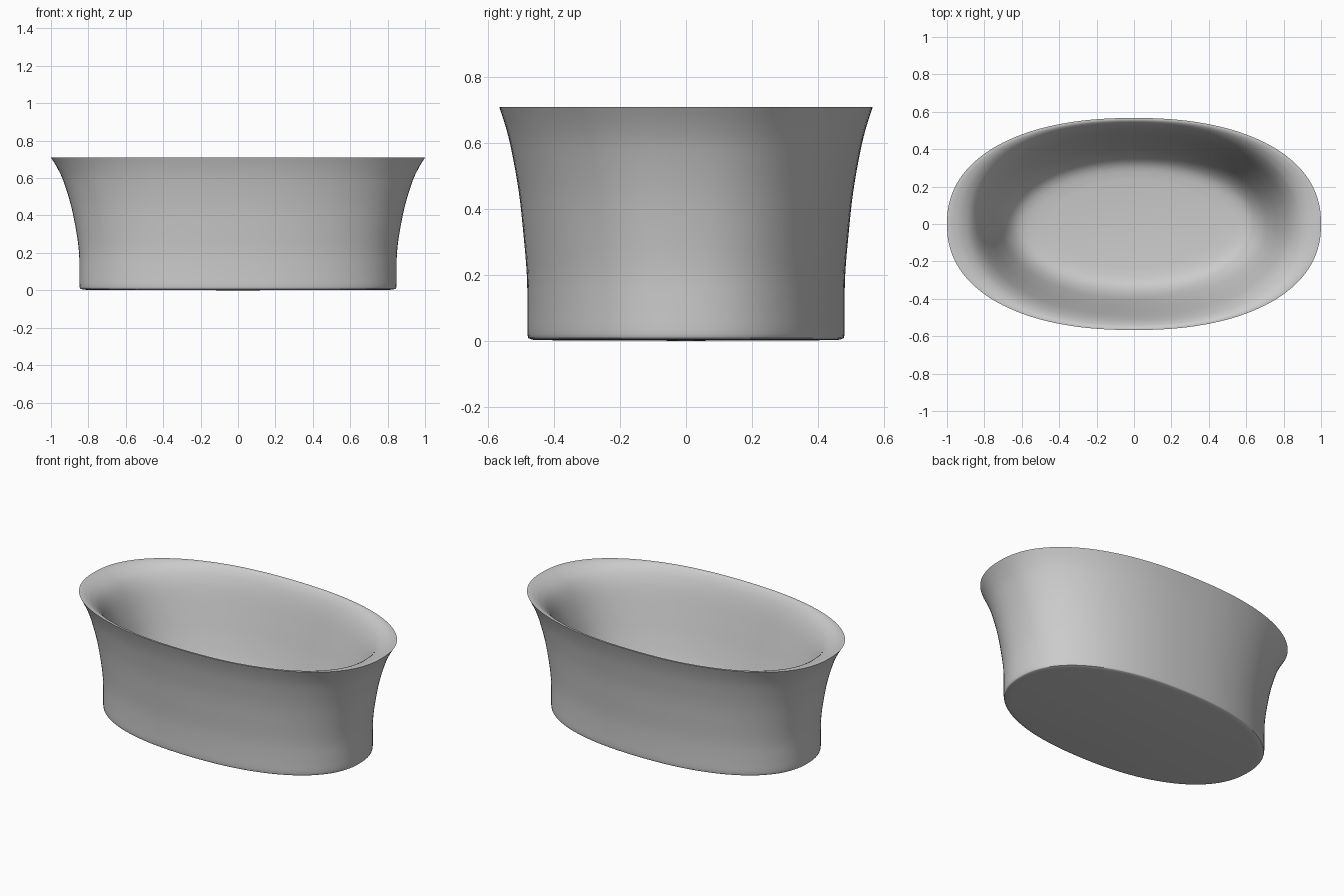
import bpy, bmesh, math

if "Cube" in bpy.data.objects:
    bpy.data.objects.remove(bpy.data.objects["Cube"])

N = 128  # points round the oval

# (half length x, half width y, height z, squareness of the oval)
OUTER = [(0.80, 0.455, 0.002, 2.25), (0.835, 0.473, 0.006, 2.25), (0.847, 0.481, 0.02, 2.25),
         (0.848, 0.481, 0.10, 2.25), (0.850, 0.483, 0.20, 2.25), (0.864, 0.492, 0.31, 2.25),
         (0.892, 0.507, 0.45, 2.25), (0.932, 0.530, 0.58, 2.25), (0.965, 0.548, 0.652, 2.25),
         (1.0, 0.567, 0.71, 2.25)]
INNER = [(1.0, 0.567, 0.71, 2.25), (0.97, 0.553, 0.708, 2.25), (0.92, 0.538, 0.692, 2.25),
         (0.868, 0.518, 0.655, 2.25), (0.825, 0.494, 0.585, 2.22), (0.78, 0.462, 0.46, 2.2),
         (0.735, 0.424, 0.31, 2.15), (0.68, 0.378, 0.17, 2.1), (0.60, 0.320, 0.095, 2.05),
         (0.45, 0.24, 0.075, 2.0)]


def smooth(points, steps=4):
    """Catmull-Rom curve through the profile points."""
    p = [points[0]] + points + [points[-1]]
    out = []
    for a, b, c, d in zip(p, p[1:], p[2:], p[3:]):
        for i in range(steps):
            t = i / steps
            out.append(tuple(0.5 * (2*q + (r-o)*t + (2*o-5*q+4*r-s)*t*t + (3*q-o-3*r+s)*t**3)
                             for o, q, r, s in zip(a, b, c, d)))
    return out + [points[-1]]


def oval(bm, rx, ry, z, power):
    ring = []
    for i in range(N):
        a = 2 * math.pi * i / N
        c, s = math.cos(a), math.sin(a)
        ring.append(bm.verts.new((rx * math.copysign(abs(c) ** (2 / power), c),
                                  ry * math.copysign(abs(s) ** (2 / power), s), z)))
    return ring


def cap(bm, ring, z):
    mid = bm.verts.new((0, 0, z))
    for i in range(N):
        bm.faces.new((ring[i], ring[(i + 1) % N], mid))


# Flared shell: base, outside wall, sharp rim, rolled lip, basin floor
bm = bmesh.new()
rings = [oval(bm, *p) for p in smooth(OUTER) + smooth(INNER)[1:]]
for lo, hi in zip(rings, rings[1:]):
    for i in range(N):
        j = (i + 1) % N
        bm.faces.new((lo[i], lo[j], hi[j], hi[i]))
cap(bm, rings[0], 0.0)
cap(bm, rings[-1], 0.07)
bmesh.ops.recalc_face_normals(bm, faces=bm.faces)
mesh = bpy.data.meshes.new("bathtub")
bm.to_mesh(mesh)
bm.free()
tub = bpy.data.objects.new("bathtub", mesh)
bpy.context.collection.objects.link(tub)
bpy.context.view_layer.objects.active = tub
tub.select_set(True)
bpy.ops.object.shade_smooth_by_angle(angle=math.radians(40))
